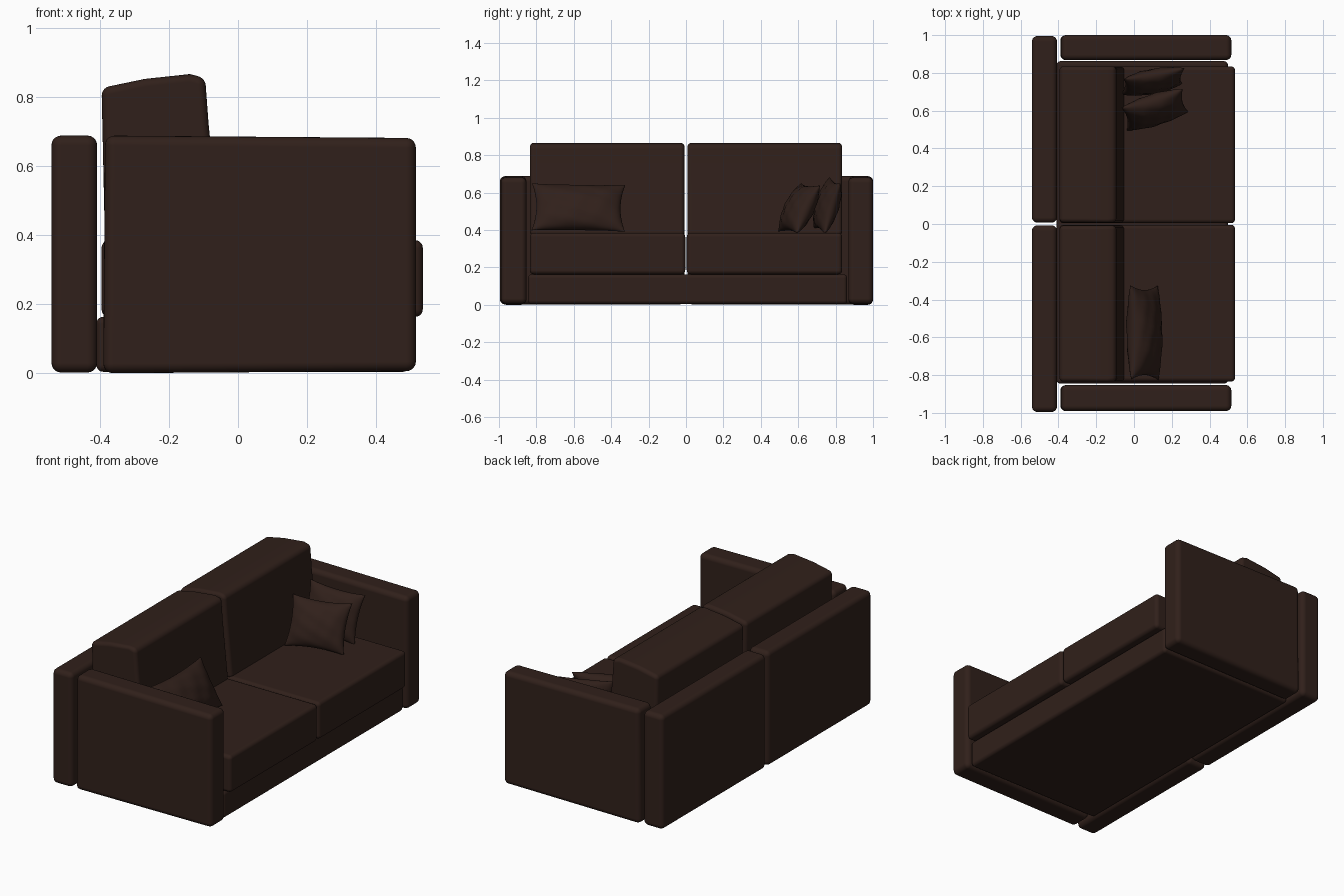
import bpy, bmesh
from math import radians, sin, pi
from mathutils import Matrix, Vector

if "Cube" in bpy.data.objects:
    bpy.data.objects.remove(bpy.data.objects["Cube"])

leather = bpy.data.materials.new("brown_leather")
leather.diffuse_color = (0.03, 0.0144, 0.0105, 1)
leather.use_nodes = True
leather.node_tree.nodes["Principled BSDF"].inputs["Base Color"].default_value = leather.diffuse_color


def finish(bm, name):
    bmesh.ops.recalc_face_normals(bm, faces=bm.faces)
    for f in bm.faces:
        f.smooth = True
    mesh = bpy.data.meshes.new(name)
    bm.to_mesh(mesh)
    bm.free()
    mesh.materials.append(leather)
    ob = bpy.data.objects.new(name, mesh)
    bpy.context.collection.objects.link(ob)
    return ob


def block(name, profile, y0, y1, radius):
    """Side profile (x, z) extruded along y, with soft rounded edges."""
    bm = bmesh.new()
    face = bm.faces.new([bm.verts.new((x, y0, z)) for x, z in profile])
    ext = bmesh.ops.extrude_face_region(bm, geom=[face])
    verts = [g for g in ext["geom"] if isinstance(g, bmesh.types.BMVert)]
    bmesh.ops.translate(bm, verts=verts, vec=(0, y1 - y0, 0))
    ob = finish(bm, name)
    bev = ob.modifiers.new("rounding", "BEVEL")
    bev.width = radius
    bev.segments = 5
    bev.limit_method = "ANGLE"
    bev.angle_limit = radians(20)
    bev.harden_normals = True
    return ob


def rect(x0, x1, z0, z1):
    return [(x0, z0), (x1, z0), (x1, z1), (x0, z1)]


def pillow(name, centre, w, h, t, yaw, tilt, roll=0):
    """Stuffed pillow: two bulged sheets meeting at a pinched seam."""
    n = 24
    m = (Matrix.Translation(centre) @ Matrix.Rotation(radians(yaw), 4, "Z")
         @ Matrix.Rotation(radians(-tilt), 4, "X")
         @ Matrix.Rotation(radians(roll), 4, "Y"))
    bm = bmesh.new()
    for side in (-1, 1):
        grid = []
        for i in range(n + 1):
            u = sin((i / n - 0.5) * pi)
            row = []
            for j in range(n + 1):
                v = sin((j / n - 0.5) * pi)
                fat = ((1 - u * u) * (1 - v * v)) ** 0.5
                crease = 1 + 0.07 * sin(9 * u + 4 * v) * sin(7 * v - 3 * u)
                x = u * w / 2 * (1 - 0.10 * (1 - v * v) * u * u)
                z = v * h / 2 * (1 - 0.10 * (1 - u * u) * v * v)
                row.append(bm.verts.new(m @ Vector((x, side * t / 2 * fat * crease, z))))
            grid.append(row)
        for i in range(n):
            for j in range(n):
                bm.faces.new((grid[i][j], grid[i + 1][j],
                              grid[i + 1][j + 1], grid[i][j + 1]))
    bmesh.ops.remove_doubles(bm, verts=bm.verts, dist=1e-5)
    finish(bm, name)


# Base plinth
block("base", rect(-0.41, 0.497, 0.004, 0.163), -0.845, 0.862, 0.02)

# Arms
arm = [(-0.39, 0), (0.515, 0.006), (0.515, 0.681), (-0.385, 0.688)]
block("arm_left", arm, -0.99, -0.853, 0.028)
block("arm_right", arm, 0.868, 1.0, 0.028)

# Back panels, seat cushions and back cushions, one per half
back_cushion = [(-0.385, 0.37), (-0.05, 0.37), (-0.085, 0.72), (-0.095, 0.855),
                (-0.14, 0.866), (-0.27, 0.852), (-0.395, 0.826)]
for side, s in (("left", -1), ("right", 1)):
    def span(a, b):
        return sorted((s * a, s * b))
    block("back_panel_" + side, rect(-0.54, -0.408, 0.002, 0.688),
          *span(0.007, 0.995), 0.028)
    block("seat_cushion_" + side, rect(-0.395, 0.535, 0.163, 0.385),
          *span(0.004, 0.835), 0.022)
    block("back_cushion_" + side, back_cushion, *span(0.008, 0.835), 0.022)

# Throw pillows
pillow("lumbar_pillow", (0.055, -0.575, 0.52), 0.50, 0.29, 0.15, 91, 30, 1)
pillow("square_pillow_front", (0.11, 0.605, 0.515), 0.34, 0.285, 0.13, 18, 26, 2)
pillow("square_pillow_rear", (0.10, 0.755, 0.53), 0.33, 0.285, 0.11, 12, 16, 6)
